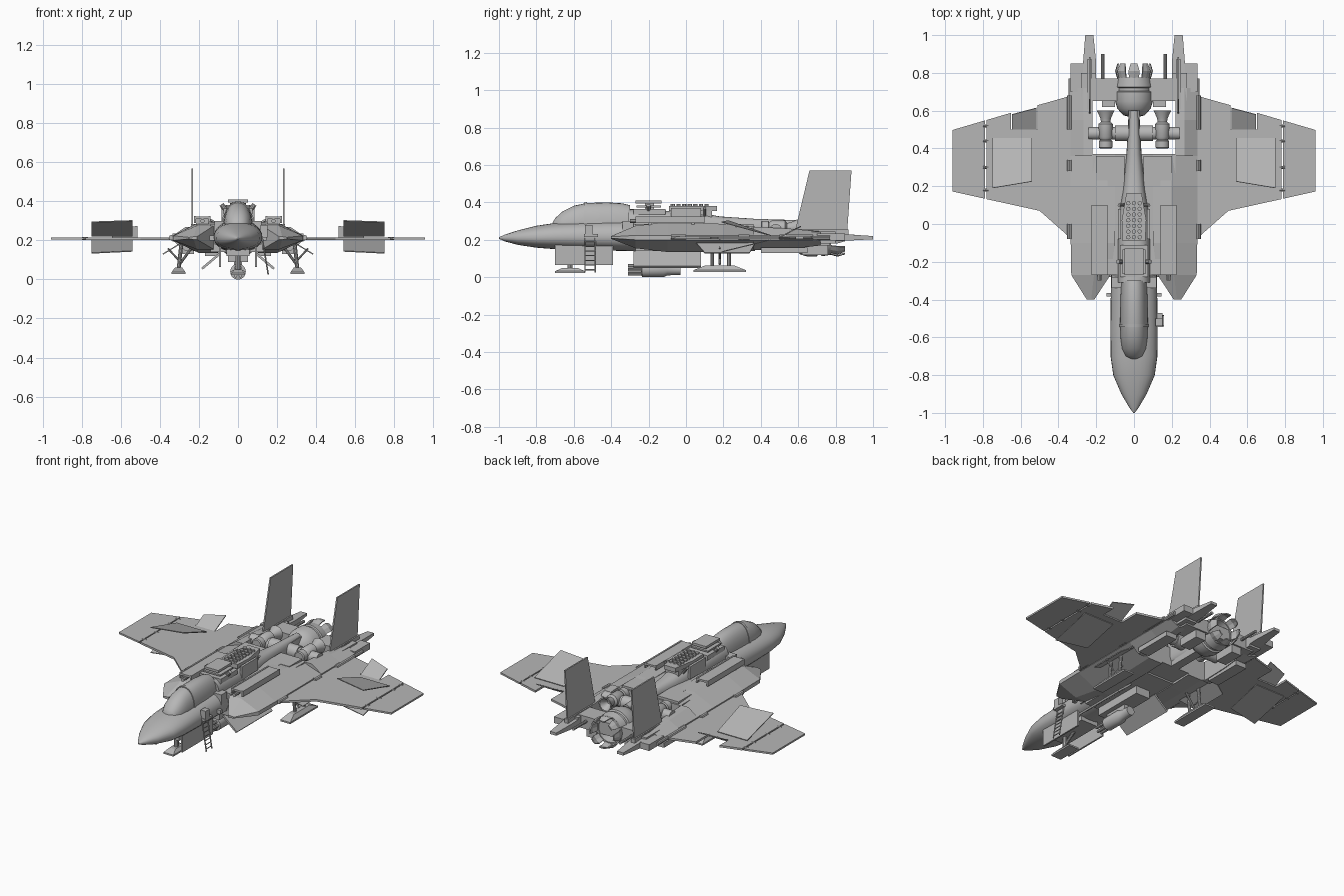
import bpy, bmesh, math
from mathutils import Vector

grey = bpy.data.materials.new("airframe grey")
grey.diffuse_color = (0.47, 0.47, 0.47, 1)


def finish(name, bm, mirror=False, smooth=False):
    """Mirror across x if asked, clean normals and make the object."""
    if mirror:
        dup = bmesh.ops.duplicate(bm, geom=bm.verts[:] + bm.edges[:] + bm.faces[:])["geom"]
        for v in dup:
            if isinstance(v, bmesh.types.BMVert):
                v.co.x *= -1
    bmesh.ops.recalc_face_normals(bm, faces=bm.faces[:])
    me = bpy.data.meshes.new(name)
    bm.to_mesh(me)
    bm.free()
    me.materials.append(grey)
    ob = bpy.data.objects.new(name, me)
    bpy.context.collection.objects.link(ob)
    if smooth:
        bpy.ops.object.select_all(action='DESELECT')
        ob.select_set(True)
        bpy.context.view_layer.objects.active = ob
        bpy.ops.object.shade_smooth_by_angle(angle=math.radians(35))
    return ob


def add_loft(bm, rings):
    vs = [[bm.verts.new(p) for p in r] for r in rings]
    n = len(vs[0])
    for a, b in zip(vs, vs[1:]):
        for i in range(n):
            bm.faces.new((a[i], a[(i + 1) % n], b[(i + 1) % n], b[i]))
    bm.faces.new(vs[0])
    bm.faces.new(vs[-1])


def loft(name, rings, mirror=False, smooth=False):
    bm = bmesh.new()
    add_loft(bm, rings)
    return finish(name, bm, mirror, smooth)


def boxes(name, items, mirror=False):
    """items: (x0, x1, y0, y1, z0, z1)"""
    bm = bmesh.new()
    for x0, x1, y0, y1, z0, z1 in items:
        add_loft(bm, [[(x0, y0, z), (x1, y0, z), (x1, y1, z), (x0, y1, z)] for z in (z0, z1)])
    return finish(name, bm, mirror)


def plate(name, pts, thick=0.008, mirror=True):
    """Flat sheet through 3D points, thickened along its normal."""
    p = [Vector(q) for q in pts]
    nrm = (p[1] - p[0]).cross(p[-1] - p[0]).normalized() * thick / 2
    return loft(name, [[q - nrm for q in p], [q + nrm for q in p]], mirror)


def bars(name, items, mirror=False, n=10):
    """items: (start, end, radius)"""
    bm = bmesh.new()
    for a, b, r in items:
        a, b = Vector(a), Vector(b)
        d = (b - a).normalized()
        u = d.orthogonal().normalized()
        w = d.cross(u)
        ring = [(u * math.cos(t) + w * math.sin(t)) * r
                for t in (2 * math.pi * i / n for i in range(n))]
        add_loft(bm, [[c + q for q in ring] for c in (a, b)])
    return finish(name, bm, mirror, True)


def lathe(name, profile, x, z, mirror=False, n=28):
    """profile: (y, radius) turned around a lengthwise axis"""
    rings = [[(x + r * math.cos(2 * math.pi * i / n), y, z + r * math.sin(2 * math.pi * i / n))
              for i in range(n)] for y, r in profile]
    return loft(name, rings, mirror, True)


def hull(name, stations, power=1.0, n=28):
    """stations: (y, half width, top z, bottom z, widest z)"""
    rings = []
    for y, w, zt, zb, zm in stations:
        ring = []
        for i in range(n):
            t = 2 * math.pi * i / n
            c, s = math.cos(t), math.sin(t)
            c = math.copysign(abs(c) ** power, c)
            s = math.copysign(abs(s) ** power, s)
            ring.append((w * c, y, zm + s * ((zt - zm) if s > 0 else (zm - zb))))
        rings.append(ring)
    return loft(name, rings, smooth=True)


# nose fuselage, canopy and spine
hull("nose_fuselage", [(-1, .004, .214, .206, .21), (-.97, .026, .227, .192, .21),
     (-.9, .067, .25, .173, .21), (-.8, .11, .275, .158, .212), (-.7, .124, .29, .15, .215),
     (-.55, .125, .3, .145, .215), (-.3, .122, .305, .14, .215), (-.1, .12, .3, .14, .215)], .9)
hull("canopy", [(-.715, .02, .288, .26, .27), (-.70, .045, .315, .26, .27), (-.66, .064, .352, .26, .27),
     (-.6, .072, .382, .26, .27), (-.53, .074, .397, .26, .27), (-.42, .073, .4, .26, .27),
     (-.34, .07, .395, .26, .27), (-.3, .066, .385, .26, .27)], .9)
hull("canopy_frame", [(-.545, .077, .4, .26, .27), (-.53, .077, .401, .26, .27)], .9)
hull("spine", [(-.31, .085, .365, .2, .27), (-.1, .085, .355, .2, .27), (.05, .08, .35, .18, .26),
     (.18, .06, .325, .17, .25), (.37, .04, .312, .17, .24), (.6, .028, .305, .17, .23)], .75)

# centre body and twin side bodies
boxes("centre_body", [(-.14, .14, -.27, .23, .14, .285), (-.22, .22, .2, .37, .15, .27)])


def side_ring(y, x0, x1, zt, zb, e=.012):
    xm = x0 + (x1 - x0) * .42
    return [(x0, y, zb), (xm, y, zb), (x1, y, .212 - e), (x1, y, .212 + e), (xm, y, zt), (x0, y, zt)]


loft("side_body", [side_ring(-.4, .21, .25, .22, .205, .004), side_ring(-.27, .125, .332, .275, .155),
     side_ring(-.1, .1, .335, .295, .135), side_ring(.2, .1, .335, .285, .135),
     side_ring(.37, .1, .335, .27, .14)], mirror=True)
loft("rear_boom", [side_ring(.36, .22, .335, .27, .145), side_ring(.55, .22, .335, .26, .15),
     side_ring(.72, .22, .335, .245, .17)], mirror=True)
boxes("boom_tail", [(.27, .335, .7, .85, .195, .235), (.20, .28, .65, .8, .18, .245)], True)
loft("tail_spike", [[(a, y, z0), (b, y, z0), (b, y, z1), (a, y, z1)] for y, a, b, z0, z1 in
     ((.76, .2, .27, .19, .235), (.85, .2, .27, .195, .23), (1, .215, .258, .203, .22))], True)
boxes("rear_crossbar", [(-.25, .25, .65, .77, .17, .25)])
bars("tail_rods", [((.165, .75, .22), (.165, .9, .22), .009), ((.335, .68, .21), (.335, .77, .21), .012)], True)

# wings with raised flap and split air brakes
plate("wing", [(.33, -.08, .21), (.5, .07, .21), (.782, .132, .21), (.782, .55, .21), (.65, .589, .21),
     (.65, .5, .21), (.51, .5, .21), (.51, .629, .21), (.33, .68, .21)], .013)
plate("wing_tip", [(.79, .134, .21), (.96, .172, .21), (.96, .498, .21), (.79, .548, .21)], .011)
bars("wing_tip_hinges", [((.77, y, .21), (.8, y, .21), .008) for y in (.18, .3, .44, .52)], True)
plate("wing_flap", [(.515, .5, .213), (.647, .5, .213), (.647, .58, .255), (.515, .615, .272)], .006)
plate("upper_air_brake", [(.54, .455, .222), (.75, .455, .222), (.75, .19, .295), (.54, .225, .302)], .005)
plate("lower_air_brake", [(.54, .455, .2), (.75, .455, .2), (.75, .19, .135), (.54, .225, .145)], .005)
bars("wing_root_hinges", [((.34, a, .215), (.34, b, .215), .014)
     for a, b in ((-.08, 0), (.28, .34), (.5, .68))], True)

# tail fins
plate("tail_fin", [(.235, .58, .235), (.235, .66, .57), (.235, .885, .57), (.235, .86, .22)], .009)
boxes("fin_base", [(.222, .248, .56, .87, .215, .255)], True)

# main engine with nozzle petals
lathe("main_engine", [(.565, .015), (.575, .055), (.61, .088), (.65, .1), (.7, .1), (.705, .09),
      (.72, .09), (.725, .098), (.775, .09), (.775, .076), (.67, .06), (.665, .005)], 0, .21)
bm = bmesh.new()
for k in range(8):
    a = math.pi / 4 * k
    rings = []
    for y, r, h in ((.765, .088, .3), (.81, .1, .3), (.85, .088, .2)):
        rings.append([(q * math.cos(a + t), y, .21 + q * math.sin(a + t))
                      for q, t in ((r, -h), (r, 0), (r, h), (r - .008, h), (r - .008, 0), (r - .008, -h))])
    add_loft(bm, rings)
finish("nozzle_petals", bm)

# small thrusters in the open bays
lathe("bay_thruster", [(.4, .03), (.405, .036), (.44, .036), (.445, .028), (.46, .038), (.53, .038),
      (.54, .025), (.56, .028), (.6, .046), (.6, .038), (.56, .01)], .15, .265, True, 20)
bars("thruster_crossbar", [((-.24, .48, .25), (.24, .48, .25), .034), ((-.1, .48, .25), (.1, .48, .25), .042)], n=18)
boxes("bay_beam", [(-.028, .028, .35, .6, .15, .29)])

# roof equipment: raised mast, vent panel and launcher racks
boxes("roof_mast", [(-.075, .075, -.28, -.11, .335, .365), (-.03, .03, -.22, -.17, .36, .4),
      (-.06, .06, -.265, -.135, .373, .383), (-.05, .05, -.27, -.13, .395, .41)])
loft("vent_panel", [[(-.06, -.09, z), (.06, -.09, z), (.065, .02, z), (.04, .165, z), (-.04, .165, z),
     (-.065, .02, z)] for z in (.355, .382)])
bars("vent_tubes", [((x, -.07 + .03 * j, .37), (x, -.07 + .03 * j, .392), .012)
     for x in (-.03, 0, .03) for j in range(7)], n=6)
boxes("vent_mount", [(-.045, .045, -.06, .14, .3, .358)])
boxes("roof_brace", [(.07, .085, -.08, .08, .29, .37)], True)
bars("roof_horns", [((.05, -.2, .34), (.085, -.2, .385), .012), ((.05, .1, .33), (.08, .1, .37), .008)], True)
boxes("launcher_rack", [(.14, .225, -.27, .1, .31, .322), (.14, .15, -.27, .1, .295, .325),
      (.215, .225, -.27, .1, .29, .325), (.15, .215, -.2, -.185, .26, .31),
      (.15, .215, .03, .045, .26, .31)], True)
bars("rack_tips", [((.182, -.3, .3), (.182, -.25, .3), .011)], True)
boxes("bay_lids", [(.05, .2, .23, .36, .265, .285)], True)
boxes("collar", [(-.145, .145, -.385, -.365, .2, .225), (-.12, .12, -.34, -.28, .18, .3)])

# boarding ladder and hatch on the right
bars("ladder", [((.125, -.54, .21), (.155, -.54, .025), .004), ((.125, -.485, .21), (.155, -.485, .025), .004)]
     + [((.128 + .004 * i, -.54, .19 - .025 * i), (.128 + .004 * i, -.485, .19 - .025 * i), .003)
        for i in range(7)], n=6)
boxes("boarding_hatch", [(.09, .15, -.545, -.47, .215, .23), (.115, .15, -.54, -.5, .23, .28)])

# front skid and doors
boxes("front_gear_doors", [(.088, .098, -.7, -.39, .065, .175)], True)
boxes("front_bay", [(-.06, .06, -.68, -.4, .12, .16)])
loft("front_skid", [[(-w, a, z), (w, a, z), (w, b, z), (-w, b, z)] for a, b, w, z in
     ((-.7, -.54, .035, .022), (-.7, -.54, .035, .032), (-.66, -.58, .02, .05))])
bars("front_strut", [((0, -.62, .045), (0, -.62, .16), .014), ((0, -.62, .07), (0, -.5, .15), .009)])

# main skids with struts and doors
loft("main_skid", [[(.305 - w, a, z), (.305 + w, a, z), (.305 + w, b, z), (.305 - w, b, z)] for a, b, w, z in
     ((.04, .32, .035, .028), (.04, .32, .035, .038), (.1, .26, .018, .062))], True)
bars("main_struts", [((.305, .14, .05), (.29, .14, .19), .01), ((.305, .23, .05), (.29, .23, .19), .01),
     ((.305, .18, .07), (.24, .18, .16), .007), ((.305, .18, .1), (.36, .18, .16), .005)], True)
plate("main_gear_door", [(.27, .04, .2), (.27, .38, .2), (.385, .34, .13), (.385, .1, .13)], .006)

# belly bay doors and underslung rotary gun
plate("belly_door", [(.09, -.28, .135), (.09, .08, .135), (.185, .08, .055), (.185, -.28, .055)], .012)
boxes("belly_mount", [(-.05, .05, -.26, .08, .09, .15), (-.02, .02, -.22, -.06, .05, .1)])
lathe("gun_body", [(-.24, .02), (-.235, .04), (-.12, .04), (-.1, .03), (-.03, .028)], 0, .04)
bars("gun_barrels", [((.024 * math.cos(i * math.pi / 3), -.31, .04 + .024 * math.sin(i * math.pi / 3)),
     (.024 * math.cos(i * math.pi / 3), -.22, .04 + .024 * math.sin(i * math.pi / 3)), .009) for i in range(6)], n=8)
boxes("rear_belly_pods", [(.1, .17, .62, .76, .12, .17), (.225, .3, .4, .65, .13, .16)], True)
